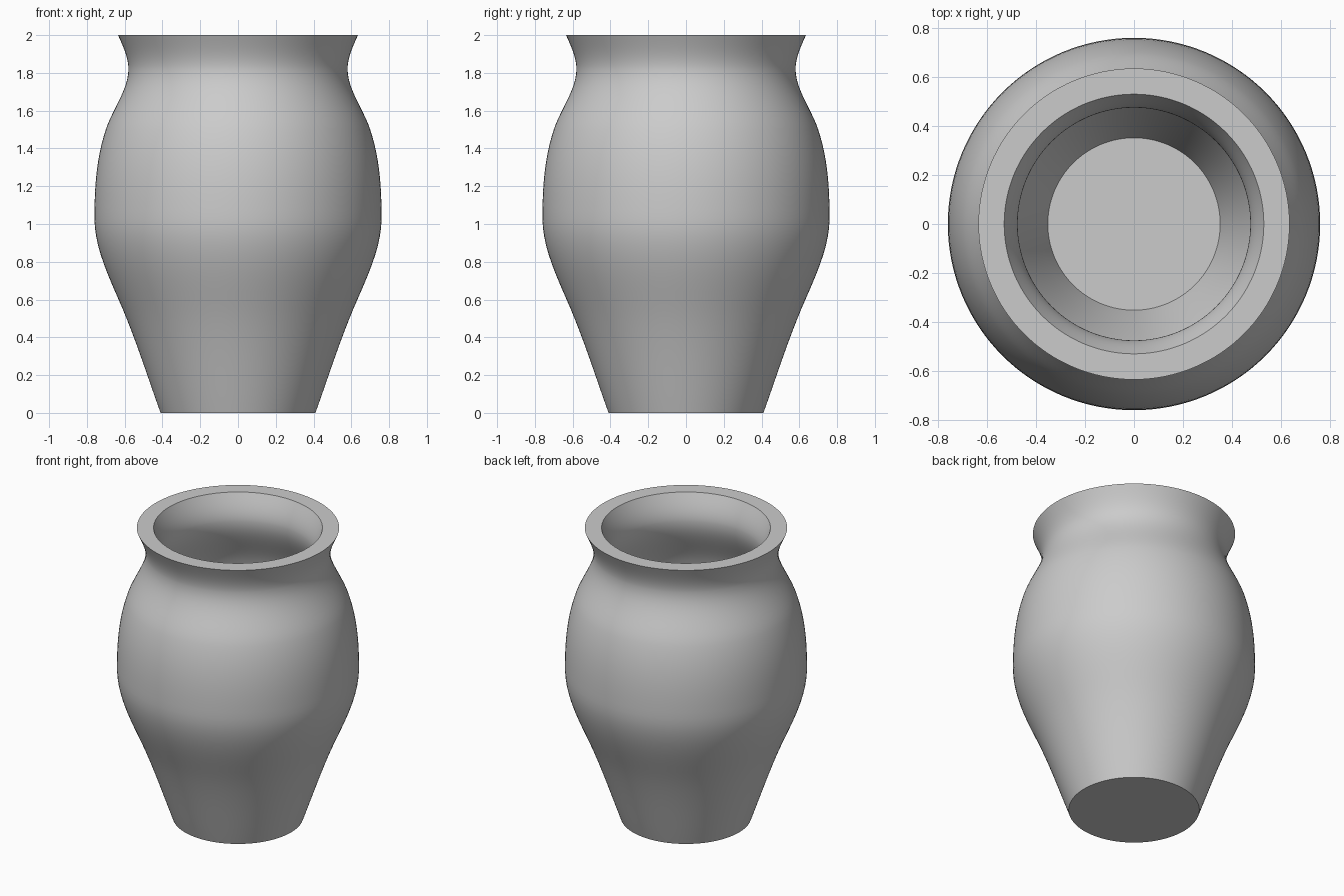
import bpy, bmesh, math
from mathutils import Vector
from mathutils.geometry import interpolate_bezier

cube = bpy.data.objects.get("Cube")
if cube:
    bpy.data.objects.remove(cube, do_unlink=True)

# Glaze-free clay
clay = bpy.data.materials.new("grey_clay")
clay.use_nodes = True
colour = (0.6, 0.6, 0.6, 1)
clay.diffuse_color = colour
clay.node_tree.nodes["Principled BSDF"].inputs["Base Color"].default_value = colour

WALL = 0.105
FLOOR = 0.13

# Outer wall knots: radius, height, slope of radius against height
knots = [(0.41, 0, 0.36), (0.59, 0.5, 0.4), (0.76, 1.03, 0),
         (0.7, 1.5, -0.33), (0.58, 1.82, 0), (0.635, 2, 0.45)]


def wall_curve(knots, steps=12):
    """Smooth curve through the knots, as points in the xz plane."""
    points = []
    for (r0, z0, s0), (r1, z1, s1) in zip(knots, knots[1:]):
        h = (z1 - z0) / 3
        part = interpolate_bezier(Vector((r0, 0, z0)), Vector((r0 + s0 * h, 0, z0 + h)),
                                  Vector((r1 - s1 * h, 0, z1 - h)), Vector((r1, 0, z1)), steps)
        points += part if not points else part[1:]
    return points


outer = wall_curve(knots)

# Inner wall follows the outer one, down to the floor
inner = [p - Vector((WALL, 0, 0)) for p in reversed(outer) if p.z > FLOOR + 0.02]
floor_radius = knots[0][0] + knots[0][2] * FLOOR - WALL
inner += [Vector((floor_radius, 0, FLOOR)), Vector((0, 0, FLOOR))]
profile = [Vector((0, 0, 0))] + outer + inner

# Turn the profile about the z axis
bm = bmesh.new()
verts = [bm.verts.new(p) for p in profile]
edges = [bm.edges.new(pair) for pair in zip(verts, verts[1:])]
bmesh.ops.spin(bm, geom=verts + edges, cent=(0, 0, 0), axis=(0, 0, 1),
               angle=math.tau, steps=128, use_merge=False)
bmesh.ops.remove_doubles(bm, verts=bm.verts, dist=0.0005)
bmesh.ops.recalc_face_normals(bm, faces=bm.faces)
mesh = bpy.data.meshes.new("vase")
bm.to_mesh(mesh)
bm.free()

vase = bpy.data.objects.new("vase", mesh)
bpy.context.collection.objects.link(vase)
mesh.materials.append(clay)

# Smooth walls with crisp rim, foot and floor edges
bpy.ops.object.select_all(action='DESELECT')
vase.select_set(True)
bpy.context.view_layer.objects.active = vase
bpy.ops.object.shade_smooth_by_angle(angle=math.radians(35))
